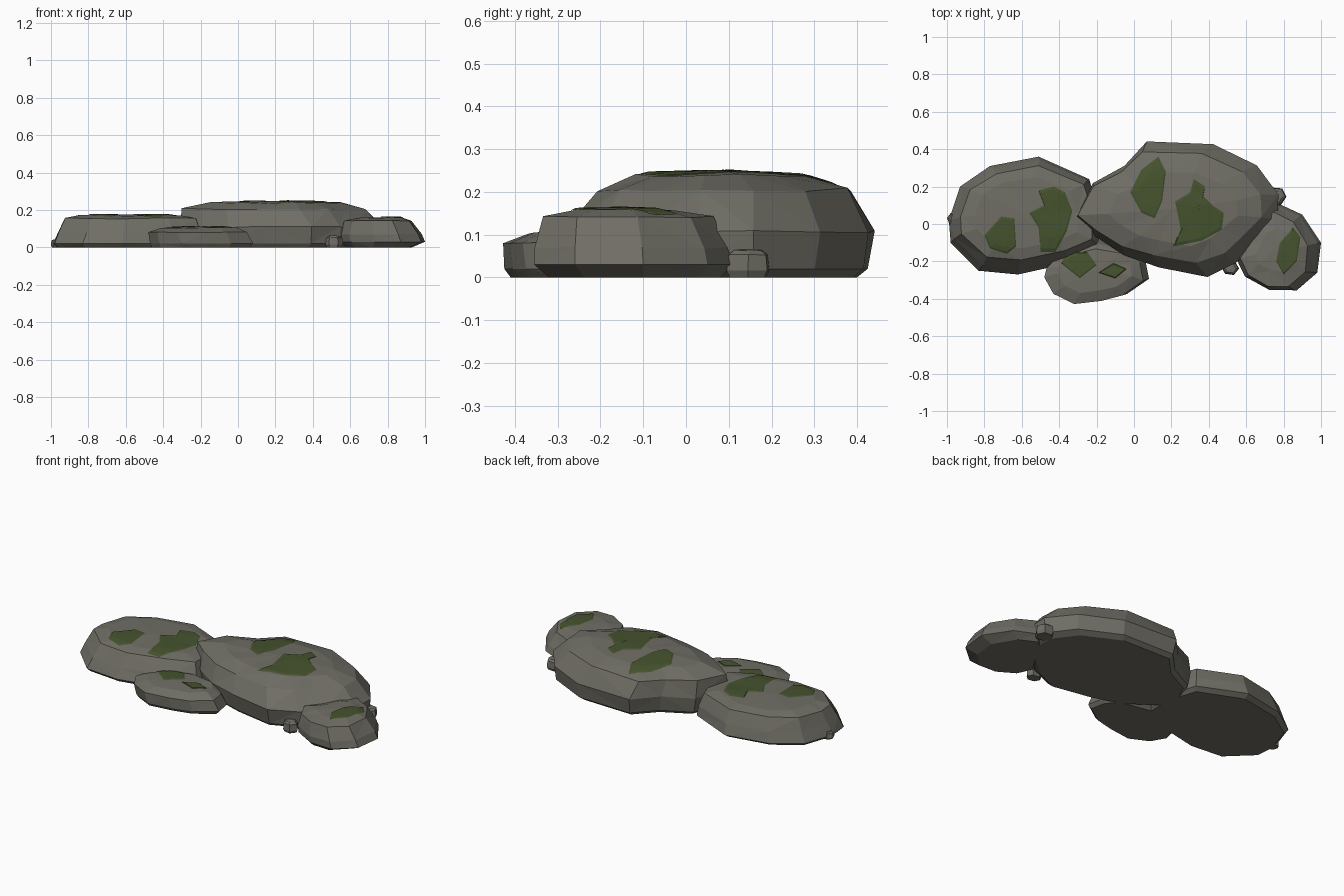
import bpy, bmesh, random
from mathutils import Vector
from mathutils.bvhtree import BVHTree

if "Cube" in bpy.data.objects:
    bpy.data.objects.remove(bpy.data.objects["Cube"])

random.seed(4)


def material(name, rgb):
    m = bpy.data.materials.new(name)
    m.diffuse_color = (*rgb, 1)
    m.use_nodes = True
    m.node_tree.nodes["Principled BSDF"].inputs["Base Color"].default_value = m.diffuse_color
    return m


STONE = material("stone", (0.16, 0.155, 0.13))
MOSS = material("moss", (0.06, 0.085, 0.027))


def finish(bm, name, mat):
    bmesh.ops.recalc_face_normals(bm, faces=bm.faces)
    me = bpy.data.meshes.new(name)
    bm.to_mesh(me)
    me.materials.append(mat)
    ob = bpy.data.objects.new(name, me)
    bpy.context.collection.objects.link(ob)
    return ob


def rock(name, outline, rings, top, jitter=0.006):
    """Loft the outline through rings given as (z, x0, x1, y0, y1) extents."""
    xs, ys = [p[0] for p in outline], [p[1] for p in outline]
    ax, bx, ay, by = min(xs), max(xs), min(ys), max(ys)
    bm = bmesh.new()
    loops = []
    for i, (z, x0, x1, y0, y1) in enumerate(rings):
        j = jitter if i > 1 else 0
        loop = []
        for x, y in outline:
            px = x0 + (x - ax) / (bx - ax) * (x1 - x0)
            py = y0 + (y - ay) / (by - ay) * (y1 - y0)
            k = random.uniform(-j, j)
            loop.append(bm.verts.new((px + k * 0.7, py - k * 0.7,
                                      z + random.uniform(-j, j * 0.5))))
        loops.append(loop)
    n = len(outline)
    bm.faces.new(loops[0])
    for a, b in zip(loops, loops[1:]):
        for i in range(n):
            bm.faces.new((a[i], a[(i + 1) % n], b[(i + 1) % n], b[i]))
    z, x0, x1, y0, y1 = rings[-1]
    peak = bm.verts.new(((x0 + x1) / 2, (y0 + y1) / 2, top))
    for i in range(n):
        bm.faces.new((loops[-1][i], loops[-1][(i + 1) % n], peak))
    bmesh.ops.triangulate(bm, faces=bm.faces)
    finish(bm, name, STONE)
    return BVHTree.FromBMesh(bm)


def moss(name, tree, outline):
    """Thin patch draped over a rock."""
    c = sum((Vector(p) for p in outline), Vector((0, 0))) / len(outline)
    bm = bmesh.new()

    def drop(p, lift):
        hit = tree.ray_cast(Vector((p.x, p.y, 1)), Vector((0, 0, -1)))[0]
        return bm.verts.new((p.x, p.y, (hit.z if hit else 0.1) + lift))

    pts = []
    for i, p in enumerate(outline):
        a, b = Vector(p), Vector(outline[(i + 1) % len(outline)])
        pts += [a, (a + b) / 2]
    n = len(pts)
    loops = [[drop(c + (p - c) * s, h) for p in pts]
             for s, h in ((1, 0.002), (0.9, 0.005), (0.6, 0.005), (0.3, 0.005))]
    for a, b in zip(loops, loops[1:]):
        for i in range(n):
            bm.faces.new((a[i], a[(i + 1) % n], b[(i + 1) % n], b[i]))
    mid = drop(c, 0.005)
    for i in range(n):
        bm.faces.new((loops[-1][i], loops[-1][(i + 1) % n], mid))
    ob = finish(bm, name, MOSS)
    if ob.data.polygons[0].normal.z < 0:
        ob.data.flip_normals()


# large central slab
main = rock("main_rock",
            [(-.31, .03), (-.22, .22), (-.05, .31), (.07, .44), (.42, .43), (.66, .31),
             (.77, .16), (.77, .02), (.65, -.12), (.55, -.21), (.39, -.28), (.13, -.23),
             (-.05, -.17), (-.2, -.07)],
            [(0, -.26, .72, -.24, .40), (.02, -.29, .76, -.26, .425),
             (.11, -.31, .77, -.28, .44), (.207, -.30, .68, -.21, .385),
             (.24, -.14, .55, -.12, .28)], .249)

# left slab
left = rock("left_rock",
            [(-.99, .02), (-.93, .2), (-.77, .31), (-.51, .36), (-.24, .24), (-.18, .05),
             (-.19, -.13), (-.35, -.21), (-.62, -.27), (-.83, -.25), (-.98, -.1)],
            [(0, -.97, -.2, -.25, .33), (.02, -.99, -.18, -.27, .36),
             (.08, -.965, -.19, -.24, .345), (.157, -.93, -.22, -.19, .31),
             (.172, -.85, -.3, -.13, .25)], .175, .005)

# low front slab
front = rock("front_rock",
             [(-.48, -.28), (-.43, -.37), (-.31, -.43), (-.16, -.41), (-.04, -.38), (.08, -.3),
              (.06, -.2), (0, -.13), (-.2, -.09), (-.38, -.14), (-.47, -.23)],
             [(0, -.46, .06, -.41, -.1), (.02, -.47, .08, -.425, -.08),
              (.08, -.48, .05, -.43, -.1), (.106, -.41, -.01, -.37, -.13)], .111, .004)

# right boulder
right = rock("right_rock",
             [(.55, -.18), (.6, -.28), (.73, -.35), (.87, -.355), (.98, -.26), (1, -.1),
              (.9, .05), (.77, .11), (.68, .05), (.62, -.08)],
             [(0, .58, .93, -.32, .08), (.03, .55, 1, -.355, .11),
              (.07, .545, .985, -.355, .1), (.142, .57, .93, -.335, .065),
              (.158, .64, .88, -.25, -.02)], .161, .004)

# small pebbles around the edges
HEX = [(1, 0), (.6, .9), (-.4, 1), (-1, .2), (-.6, -.8), (.4, -1)]
for i, (x, y, rx, ry, h) in enumerate([(.515, -.238, .047, .035, .065),
                                       (.76, .145, .055, .05, .066),
                                       (-.965, .025, .035, .035, .045)]):
    box = [(f * h, x - rx * s, x + rx * s, y - ry * s, y + ry * s)
           for f, s in ((0, .85), (.25, 1), (.8, .92), (.96, .65))]
    rock(f"pebble_{i + 1}", HEX, box, h, .002)

# moss patches
moss("moss_main_back", main, [(-.02, .17), (.04, .29), (.13, .36), (.17, .28), (.15, .12),
                              (.11, .03), (.04, .06)])
moss("moss_main_front", main, [(.32, .24), (.38, .2), (.37, .15), (.42, .1), (.48, .06),
                               (.47, -.03), (.36, -.09), (.21, -.12), (.25, -.03),
                               (.22, .12), (.3, .17)])
moss("moss_left_outer", left, [(-.8, -.06), (-.71, .04), (-.64, .03), (-.63, -.12),
                               (-.68, -.16), (-.77, -.13)])
moss("moss_left_inner", left, [(-.51, .18), (-.43, .2), (-.37, .17), (-.33, .07), (-.36, -.04),
                               (-.42, -.15), (-.5, -.15), (-.51, -.02), (-.56, .06), (-.48, .1)])
moss("moss_front_large", front, [(-.36, -.15), (-.39, -.21), (-.29, -.29), (-.2, -.22),
                                 (-.25, -.15)])
moss("moss_front_small", front, [(-.19, -.26), (-.11, -.21), (-.04, -.24), (-.1, -.29)])
moss("moss_right", right, [(.78, -.1), (.85, -.02), (.89, -.07), (.87, -.2), (.8, -.27),
                           (.76, -.2)])
